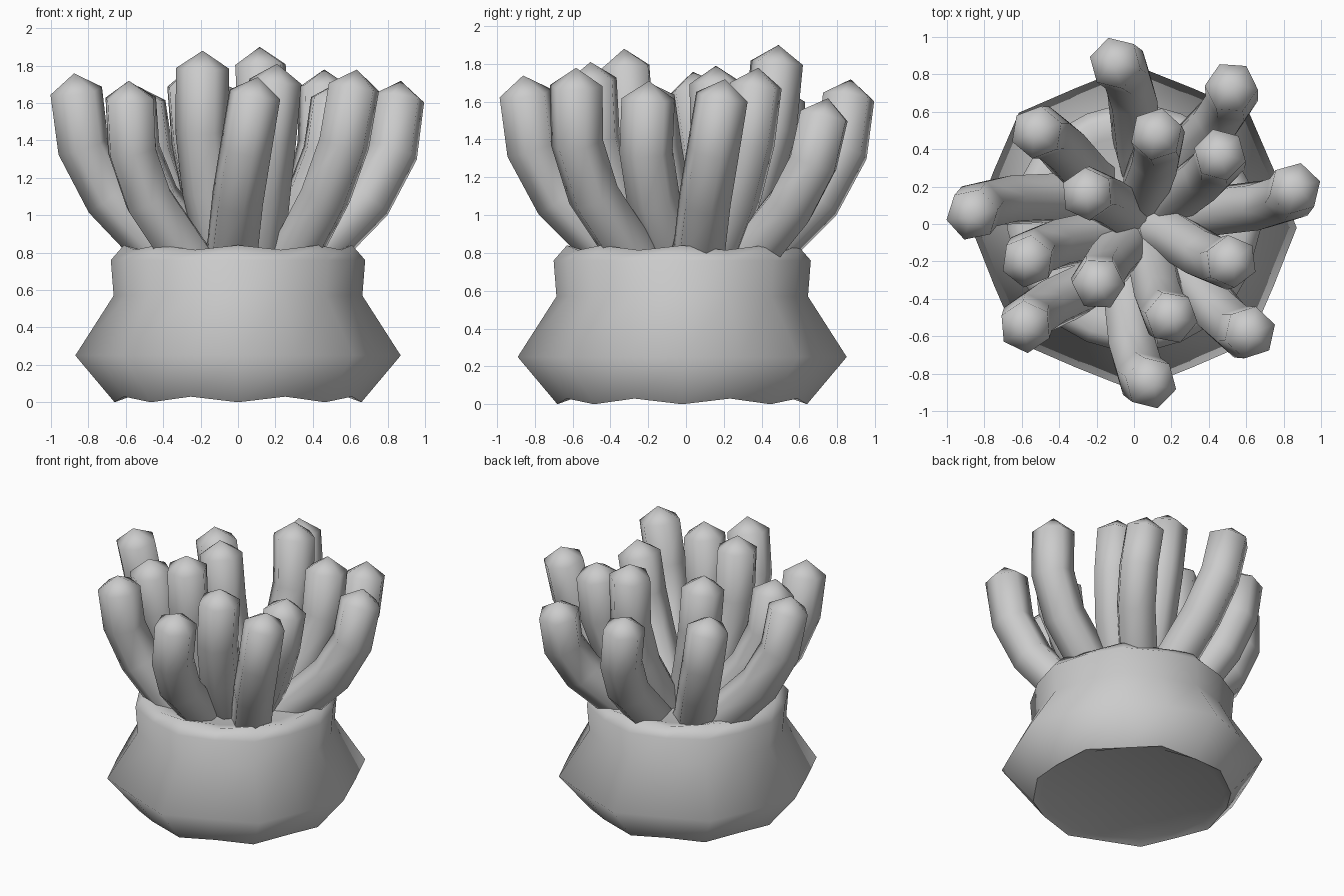
import bpy, bmesh
from math import sin, cos, pi
from mathutils import Vector

if "Cube" in bpy.data.objects:
    bpy.data.objects.remove(bpy.data.objects["Cube"])


def finish(bm, name, sharp_ring=()):
    bmesh.ops.recalc_face_normals(bm, faces=bm.faces)
    for f in bm.faces:
        f.smooth = True
    for e in bm.edges:
        if e.verts[0] in sharp_ring and e.verts[1] in sharp_ring:
            e.smooth = False
    mesh = bpy.data.meshes.new(name)
    bm.to_mesh(mesh)
    bm.free()
    ob = bpy.data.objects.new(name, mesh)
    bpy.context.collection.objects.link(ob)
    return ob


def bridge(bm, rings):
    for a, b in zip(rings, rings[1:]):
        n = len(a)
        for i in range(n):
            bm.faces.new((a[i], a[(i + 1) % n], b[(i + 1) % n], b[i]))


def fan(bm, ring, co):
    c = bm.verts.new(co)
    n = len(ring)
    for i in range(n):
        bm.faces.new((ring[i], ring[(i + 1) % n], c))


# Body column: 16 sides, alternate corners pulled in and shifted in height
# each row: radius, z, in-between radius factor, in-between z shift
PROFILE = [(0.61, 0.035, 1.0, 0.0), (0.66, 0.0, 1.0, 0.03), (0.87, 0.25, 0.93, 0.0),
           (0.665, 0.57, 0.97, 0.0), (0.68, 0.76, 0.97, 0.0),
           (0.61, 0.84, 0.98, -0.025), (0.50, 0.80, 1.0, 0.0)]
CY = -0.02
bm = bmesh.new()
rings = []
for r, z, k, dz in PROFILE:
    ring = []
    for i in range(16):
        odd = i % 2
        rr = r * (k if odd else 1)
        a = i * pi / 8
        ring.append(bm.verts.new((rr * cos(a), rr * sin(a) + CY, z + dz * odd)))
    rings.append(ring)
bridge(bm, rings)
fan(bm, rings[0], (0, CY, 0.035))
fan(bm, rings[-1], (0, CY, 0.78))
finish(bm, "body_column", set(rings[1]))

# Tentacles: base x, base y, tip x, tip y, tip height
TENTACLES = [
    (0.02, 0.42, -0.10, 0.86, 1.72), (0.27, 0.37, 0.52, 0.73, 1.62),
    (-0.27, 0.28, -0.52, 0.49, 1.69), (0.06, 0.20, 0.12, 0.48, 1.90),
    (0.25, 0.16, 0.46, 0.37, 1.78), (0.43, 0.07, 0.86, 0.19, 1.72),
    (-0.08, 0.08, -0.25, 0.16, 1.79), (-0.42, 0.14, -0.865, 0.05, 1.76),
    (-0.24, -0.07, -0.57, -0.20, 1.71), (0.22, -0.07, 0.52, -0.20, 1.71),
    (-0.08, -0.15, -0.19, -0.32, 1.88), (0.11, -0.25, 0.20, -0.50, 1.81),
    (-0.30, -0.36, -0.58, -0.55, 1.72), (0.32, -0.30, 0.62, -0.58, 1.78),
    (-0.03, -0.40, 0.09, -0.85, 1.74)]
# bend shape: (height fraction, outward fraction, sideways fraction)
BEND = [(-0.15, -0.3, 0), (0, 0, 0), (0.33, 0.58, 0.09), (0.65, 0.9, 0.08), (1, 1, 0)]
BASE_Z, RADIUS, CAP = 0.82, 0.142, 0.095

for n, (bx, by, tx, ty, top) in enumerate(TENTACLES):
    reach = Vector((tx - bx, ty - by, 0))
    across = Vector((reach.y, -reach.x, 0))
    path = [Vector((bx, by, BASE_Z + (top - CAP - BASE_Z) * h)) + reach * f + across * s
            for h, f, s in BEND]
    side = -across.normalized()
    bm = bmesh.new()
    rings = []
    for i, p in enumerate(path):
        t = (path[min(i + 1, 4)] - path[max(i - 1, 0)]).normalized()
        u = side.cross(t).normalized()
        v = t.cross(u)
        rings.append([bm.verts.new(p + RADIUS * (u * cos(k * pi / 3) + v * sin(k * pi / 3)))
                      for k in range(6)])
    bridge(bm, rings)
    fan(bm, rings[-1], path[-1] + t * CAP)
    finish(bm, f"tentacle_{n + 1}")
